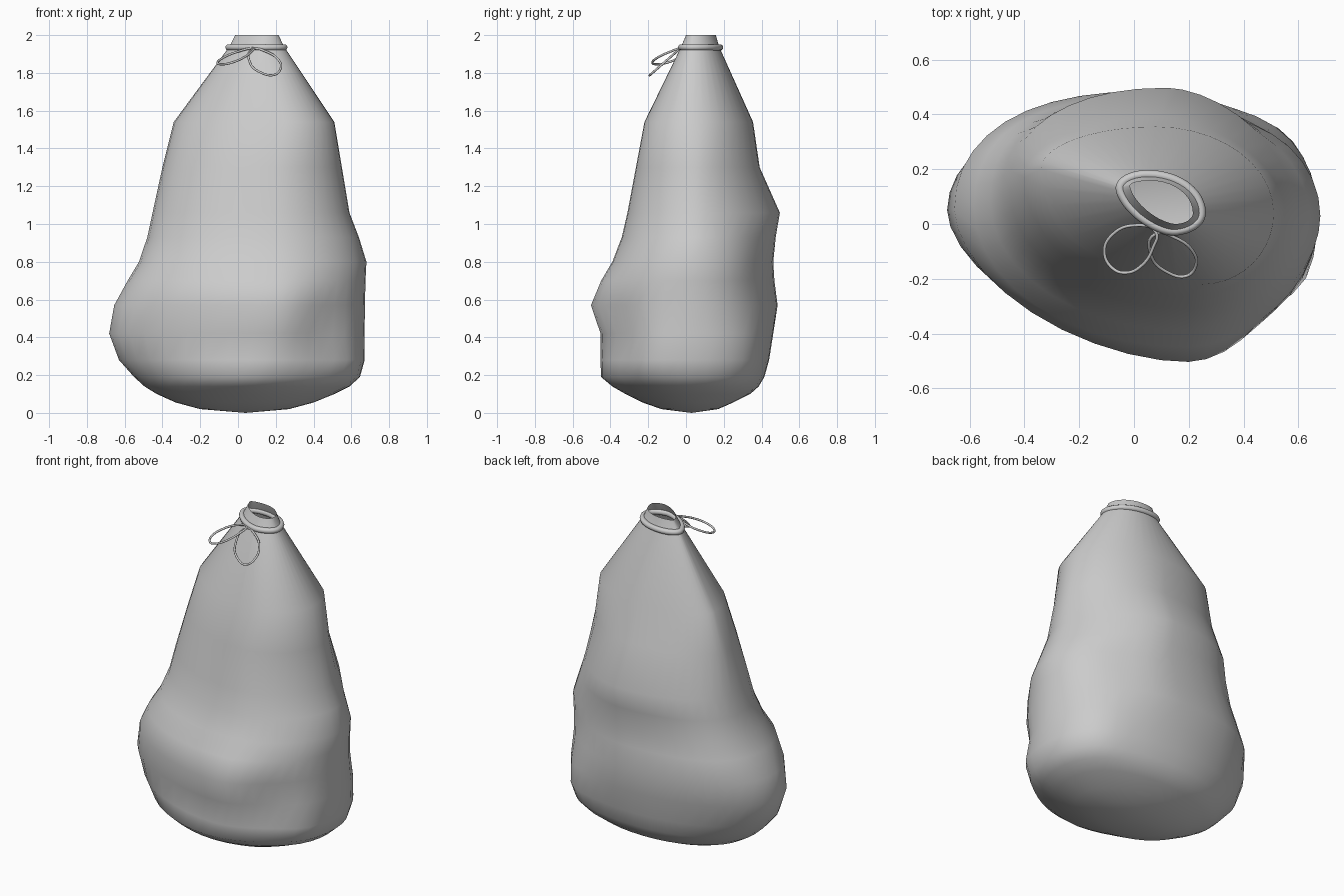
import bpy, bmesh, math
from mathutils import Vector

if "Cube" in bpy.data.objects:
    bpy.data.objects.remove(bpy.data.objects["Cube"])

# Sack sections: z, left (x, y), right (x, y), front (y, x), back (y, x)
RINGS = [
    (.02, -.20, .03, .27, .03, -.13, .05, .17, .05),
    (.055, -.33, .03, .40, .03, -.23, .07, .25, .05),
    (.10, -.43, .04, .51, .03, -.32, .08, .34, .05),
    (.14, -.495, .04, .59, .03, -.39, .09, .385, .05),
    (.19, -.55, .04, .645, .03, -.45, .10, .415, .05),
    (.28, -.63, .05, .67, .03, -.453, .15, .44, .05),
    (.42, -.682, .05, .67, .03, -.455, .18, .462, .05),
    (.57, -.655, .05, .672, .03, -.505, .20, .485, .05),
    (.70, -.582, .06, .675, .03, -.45, .20, .468, .08),
    (.80, -.52, .07, .68, .03, -.39, .20, .462, .10),
    (.93, -.475, .10, .64, .05, -.34, .20, .475, .12),
    (1.06, -.45, .12, .59, .05, -.31, .20, .497, .12),
    (1.30, -.40, .17, .55, .05, -.265, .20, .39, .10),
    (1.54, -.34, .20, .51, .04, -.22, .25, .355, .08),
    (1.94, -.045, .13, .243, .04, -.025, .14, .175, .05),
    (2.0, -.015, .14, .215, .04, .0, .15, .158, .06),
]
SIDES = 40


def fullness(z, c, s):
    """Exponent for a quarter of a section: below 1 is boxier, above 1 flatter."""
    if z > 1.9:
        return 1.3 if c < 0 and s < 0 else 1.0
    if z < .08 or z > 1.4:
        return 1.0
    if c > 0 and s > 0:                     # back right
        return .87 if z < .5 else 1.0 if z < .9 else 1.15
    if c > 0:                               # front right
        return 1.05
    if s > 0:                               # back left
        return .9 if .5 < z < 1.2 else 1.0
    return 1.15 if z < .65 else 1.0         # front left


def section(ring):
    """Closed outline through the four extreme points of a section."""
    z, xl, yl, xr, yr, yf, xf, yb, xb = ring
    pts = []
    for i in range(SIDES):
        a = 2 * math.pi * i / SIDES
        c, s = math.cos(a), math.sin(a)
        side_x, side_y = (xr, yr) if c >= 0 else (xl, yl)
        end_x, end_y = (xb, yb) if s >= 0 else (xf, yf)
        p = fullness(z, c, s)
        u, v = abs(c) ** p, abs(s) ** p
        pts.append(Vector((end_x + (side_x - end_x) * u,
                           side_y + (end_y - side_y) * v, z)))
    return pts


def dent(p, centre, size, push):
    """Soft local push for folds in the cloth."""
    d = (p - Vector(centre)).length / size
    return Vector(push) * math.exp(-d * d)


# Sack body, open at the neck
FOLDS = [((.43, -.33, .48), .17, (-.03, .045, 0)),   # hollow at front right
         ((.62, -.20, .25), .13, (.02, -.02, 0)),    # low corner, front right
         ((.50, .33, .27), .15, (.02, .015, 0)),     # low corner, back right
         ((.40, .36, .75), .15, (-.01, -.015, 0)),   # hollow behind right
         ((-.38, .30, .80), .22, (-.02, .015, 0))]   # fuller back left
bm = bmesh.new()
loops = []
for ring in RINGS:
    loop = []
    for p in section(ring):
        for fold in FOLDS:
            p = p + dent(p, *fold)
        loop.append(bm.verts.new(p))
    loops.append(loop)
base = bm.verts.new((.04, .03, 0))
for i in range(SIDES):
    j = (i + 1) % SIDES
    bm.faces.new((base, loops[0][j], loops[0][i]))
    for lo, hi in zip(loops, loops[1:]):
        bm.faces.new((lo[i], lo[j], hi[j], hi[i]))
for f in bm.faces:
    f.smooth = True
mesh = bpy.data.meshes.new("sack")
bm.to_mesh(mesh)
bm.free()
sack = bpy.data.objects.new("sack", mesh)
bpy.context.collection.objects.link(sack)


def cord(name, points, radius, resolution=4):
    """Round closed cord through the given points."""
    curve = bpy.data.curves.new(name, 'CURVE')
    curve.dimensions = '3D'
    curve.bevel_depth = radius
    curve.bevel_resolution = 3
    curve.resolution_u = resolution
    spline = curve.splines.new('BEZIER')
    spline.bezier_points.add(len(points) - 1)
    for bp, p in zip(spline.bezier_points, points):
        bp.co = p
        bp.handle_left_type = bp.handle_right_type = 'AUTO'
    spline.use_cyclic_u = True
    obj = bpy.data.objects.new(name, curve)
    bpy.context.collection.objects.link(obj)


# Cord tied round the neck
neck = section((1.935, -.05, .13, .245, .04, -.025, .14, .18, .05))
cord("neck_cord", neck[::2], .017)

# Two loops of the bow, each lying in a sloping plane
left = [(.08, -.03), (0, -.005), (-.08, -.04), (-.108, -.10),
        (-.08, -.16), (-.03, -.178), (.03, -.15), (.07, -.085)]
right = [(.08, -.035), (.15, -.05), (.215, -.10), (.226, -.15),
         (.19, -.19), (.12, -.175), (.065, -.12)]
cord("bow_loop_left", [(x, y, 1.93 + .3 * (x - .08) + .28 * (y + .03)) for x, y in left], .006, 6)
cord("bow_loop_right", [(x, y, 1.93 + .88 * (y + .03)) for x, y in right], .006, 6)
